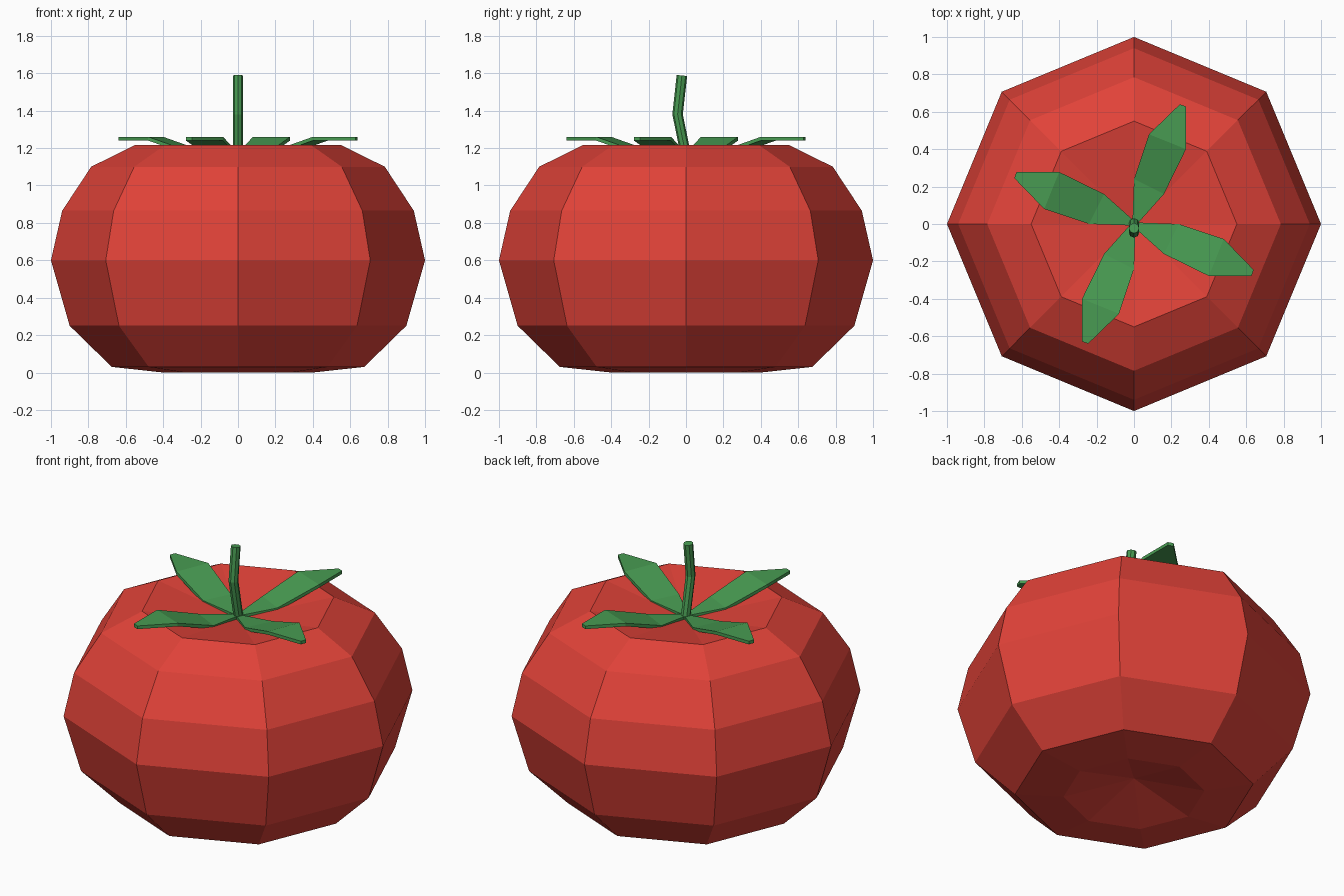
import bpy, bmesh
from math import cos, sin, pi
from mathutils import Matrix, Vector

if "Cube" in bpy.data.objects:
    bpy.data.objects.remove(bpy.data.objects["Cube"])


def material(name, rgb):
    m = bpy.data.materials.new(name)
    m.diffuse_color = (*rgb, 1)
    m.use_nodes = True
    m.node_tree.nodes["Principled BSDF"].inputs["Base Color"].default_value = m.diffuse_color
    return m


RED = material("red_skin", (0.75, 0.055, 0.04))
GREEN = material("green_leaf", (0.065, 0.33, 0.085))


def finish(bm, name, mat):
    bmesh.ops.recalc_face_normals(bm, faces=bm.faces)
    me = bpy.data.meshes.new(name)
    bm.to_mesh(me)
    bm.free()
    me.materials.append(mat)
    ob = bpy.data.objects.new(name, me)
    bpy.context.collection.objects.link(ob)
    return ob


def ring(bm, centre, r, n):
    return [bm.verts.new(Vector(centre) + Vector((r * cos(2 * pi * i / n), r * sin(2 * pi * i / n), 0)))
            for i in range(n)]


def bridge(bm, rings):
    for a, b in zip(rings, rings[1:]):
        n = len(a)
        for i in range(n):
            bm.faces.new((a[i], a[(i + 1) % n], b[(i + 1) % n], b[i]))


def fan(bm, loop, z):
    tip = bm.verts.new((0, 0, z))
    for i in range(len(loop)):
        bm.faces.new((loop[i], loop[(i + 1) % len(loop)], tip))


# Fruit: eight-sided body with a dimple at top and bottom
profile = [(0.40, 0.0), (0.675, 0.03), (0.90, 0.25), (1.0, 0.60),
           (0.94, 0.865), (0.785, 1.10), (0.55, 1.217)]
bm = bmesh.new()
rings = [ring(bm, (0, 0, z), r, 8) for r, z in profile]
bridge(bm, rings)
fan(bm, rings[0], 0.10)
fan(bm, rings[-1], 1.13)
finish(bm, "fruit", RED)

# Stem: thin bent stalk
bm = bmesh.new()
path = [(0.01, 1.11), (-0.045, 1.38), (-0.022, 1.588)]
rings = [ring(bm, (0, y, z), 0.028, 8) for y, z in path]
for v in rings[-1]:
    v.co.z -= 0.1 * (v.co.y + 0.022)
bridge(bm, rings)
bm.faces.new(rings[0])
bm.faces.new(rings[-1])
finish(bm, "stem", GREEN)

# Leaves: four bent blades, each given by left and right edge points and height
stations = [((0.01, 0.008), (-0.008, -0.01), 1.15), ((0.24, 0.0), (0.16, -0.16), 1.175),
            ((0.48, -0.08), (0.40, -0.278), 1.26), ((0.64, -0.245), (0.628, -0.278), 1.26)]
for k in range(4):
    bm = bmesh.new()
    loops = []
    for a, b, z in stations:
        loops.append([bm.verts.new((*p, h)) for p, h in
                      ((a, z), (b, z), (b, z - 0.02), (a, z - 0.02))])
    bridge(bm, loops)
    bm.faces.new(loops[0])
    bm.faces.new(loops[-1])
    bm.transform(Matrix.Rotation(k * pi / 2, 4, 'Z'))
    finish(bm, f"leaf_{k + 1}", GREEN)
